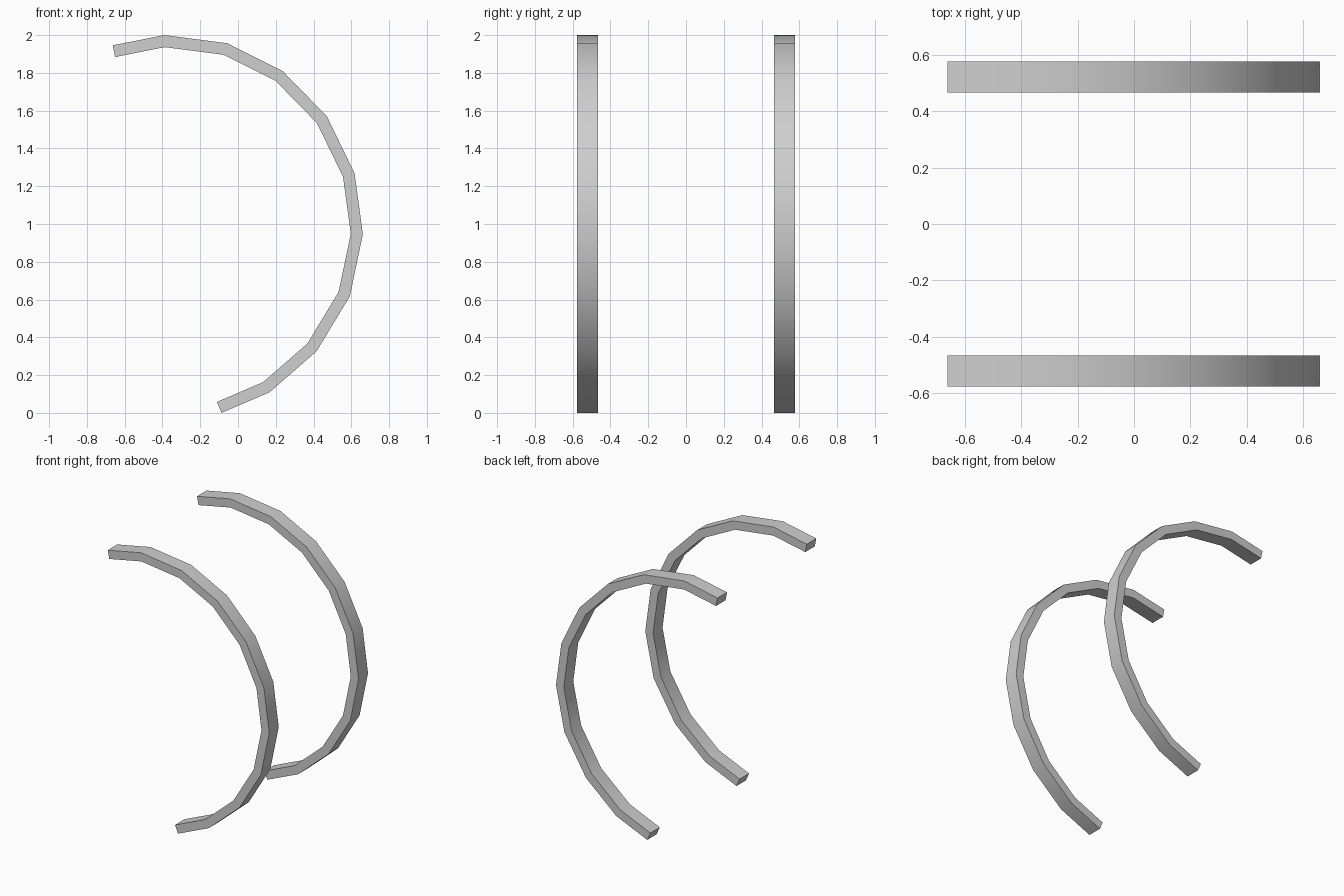
import bpy
import bmesh
import math
from mathutils import Vector

cube = bpy.data.objects.get("Cube")
if cube:
    bpy.data.objects.remove(cube, do_unlink=True)

# Light grey material
grey = bpy.data.materials.new("light_grey")
grey.use_nodes = True
colour = (0.62, 0.62, 0.62, 1)
grey.diffuse_color = colour
grey.node_tree.nodes["Principled BSDF"].inputs["Base Color"].default_value = colour

# Outer edge of the arch in x and z, from upper tip to lower tip
OUTER = [Vector(p) for p in (
    (-.663, 1.946), (-.39, 2), (-.057, 1.957), (.236, 1.81),
    (.47, 1.571), (.617, 1.269), (.661, .946), (.592, .617),
    (.416, .326), (.167, .109), (-.087, 0))]
THICKNESS = .063
NEAR, FAR = .467, .578


def inward_offset(points, distance):
    """Offset an open path to its right with mitred corners."""
    normals = []
    for a, b in zip(points, points[1:]):
        d = (b - a).normalized()
        normals.append(Vector((d.y, -d.x)))
    result = []
    for i, p in enumerate(points):
        n0, n1 = normals[max(i - 1, 0)], normals[min(i, len(normals) - 1)]
        mitre = (n0 + n1).normalized()
        result.append(p + mitre * distance / mitre.dot(n0))
    return result


def make_arch(name, side):
    """Sweep a rectangular section along the arch."""
    bm = bmesh.new()
    rings = []
    for o, i in zip(OUTER, inward_offset(OUTER, THICKNESS)):
        rings.append([bm.verts.new((p.x, side * y, p.y))
                      for p, y in ((o, NEAR), (o, FAR), (i, FAR), (i, NEAR))])
    for a, b in zip(rings, rings[1:]):
        for k in range(4):
            n = (k + 1) % 4
            bm.faces.new((a[k], a[n], b[n], b[k]))
    bm.faces.new(rings[0])
    bm.faces.new(rings[-1])
    bmesh.ops.recalc_face_normals(bm, faces=bm.faces)
    mesh = bpy.data.meshes.new(name)
    bm.to_mesh(mesh)
    bm.free()
    mesh.materials.append(grey)
    arch = bpy.data.objects.new(name, mesh)
    bpy.context.collection.objects.link(arch)

    # Smooth along the curve, sharp at the corners of the section
    bpy.ops.object.select_all(action="DESELECT")
    arch.select_set(True)
    bpy.context.view_layer.objects.active = arch
    bpy.ops.object.shade_smooth_by_angle(angle=math.radians(40))


# Front and back arches
make_arch("front_arch", -1)
make_arch("back_arch", 1)
